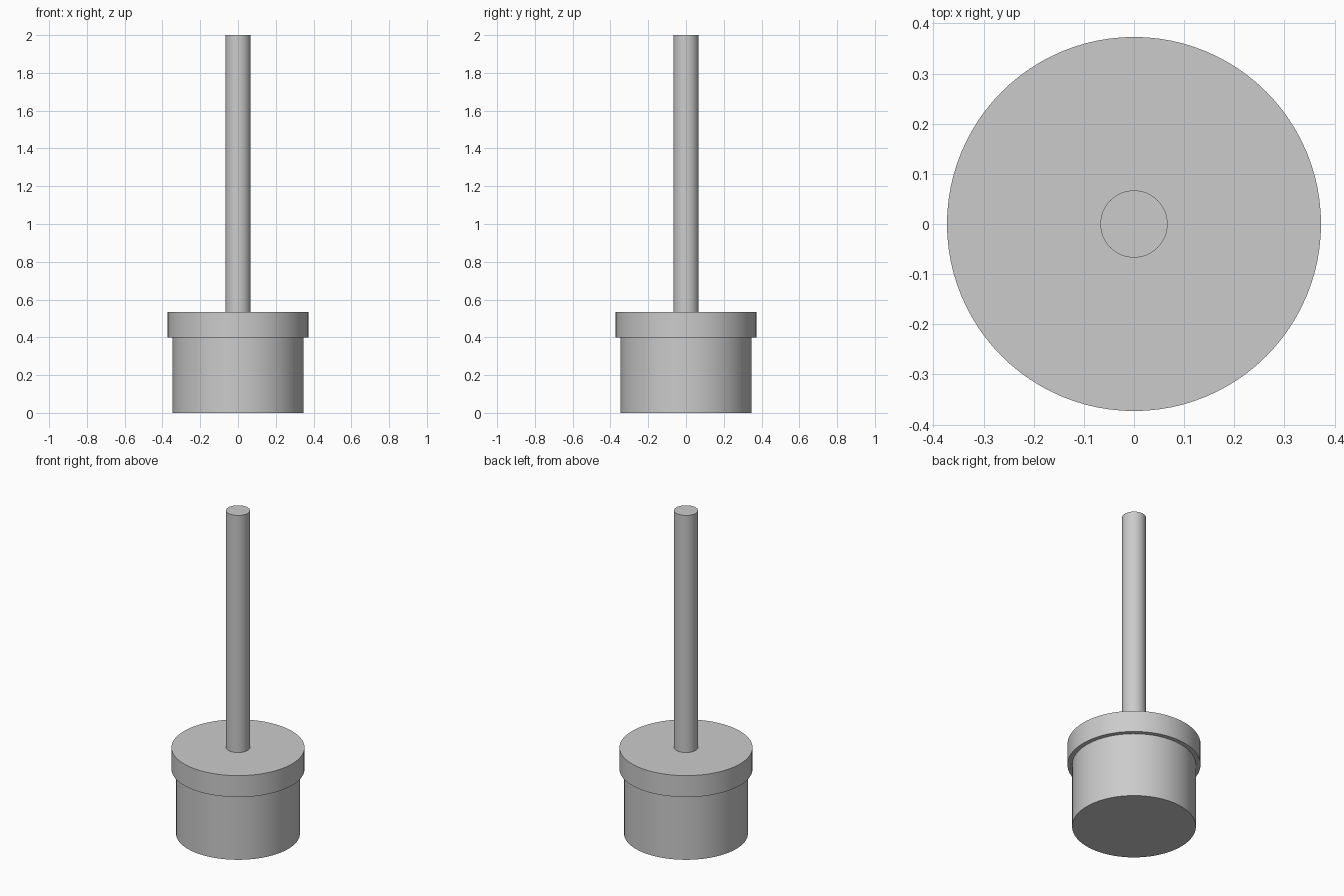
import bpy
import math

cube = bpy.data.objects.get("Cube")
if cube:
    bpy.data.objects.remove(cube, do_unlink=True)

# Single plain grey
grey = bpy.data.materials.new("plain_grey")
grey.use_nodes = True
colour = (0.6, 0.6, 0.6, 1.0)
grey.diffuse_color = colour
grey.node_tree.nodes["Principled BSDF"].inputs["Base Color"].default_value = colour


def cylinder(name, radius, bottom, top, sides):
    """Upright smooth-sided cylinder with flat caps."""
    bpy.ops.mesh.primitive_cylinder_add(
        vertices=sides, radius=radius, depth=top - bottom,
        location=(0, 0, (bottom + top) / 2))
    part = bpy.context.object
    part.name = name
    part.data.materials.append(grey)
    bpy.ops.object.shade_smooth_by_angle(angle=math.radians(30))
    return part


# Plug body, wider collar, thin rod
cylinder("plug_body", 0.347, 0, 0.4, 96)
cylinder("collar", 0.373, 0.4, 0.533, 96)
cylinder("rod", 0.067, 0.533, 2.0, 64)
